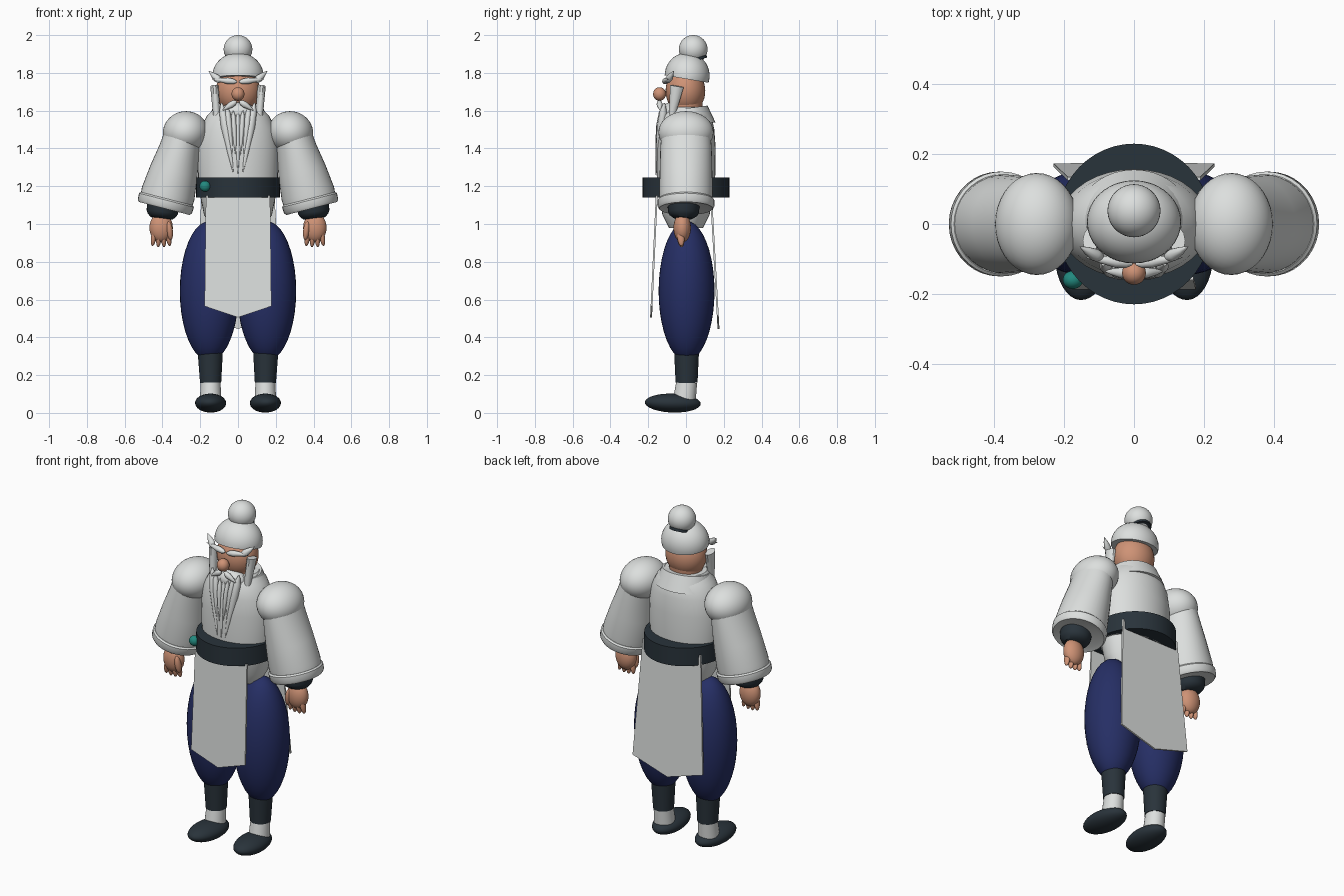
import bpy, bmesh, math
from mathutils import Vector, Matrix

if "Cube" in bpy.data.objects:
    bpy.data.objects.remove(bpy.data.objects["Cube"])


def material(name, rgb):
    m = bpy.data.materials.new(name)
    m.diffuse_color = (*rgb, 1)
    m.use_nodes = True
    m.node_tree.nodes["Principled BSDF"].inputs["Base Color"].default_value = m.diffuse_color
    return m


WHITE = material("white_cloth", (0.72, 0.74, 0.73))
NAVY = material("navy_cloth", (0.019, 0.028, 0.13))
DARK = material("dark_slate", (0.022, 0.033, 0.043))
SKIN = material("skin", (0.62, 0.29, 0.18))
TEAL = material("teal_stone", (0.016, 0.25, 0.21))


def finish(name, bm, mat, smooth=True):
    bmesh.ops.recalc_face_normals(bm, faces=bm.faces)
    me = bpy.data.meshes.new(name)
    bm.to_mesh(me)
    bm.free()
    me.materials.append(mat)
    ob = bpy.data.objects.new(name, me)
    bpy.context.collection.objects.link(ob)
    if smooth:
        bpy.ops.object.select_all(action='DESELECT')
        ob.select_set(True)
        bpy.context.view_layer.objects.active = ob
        bpy.ops.object.shade_smooth_by_angle(angle=math.radians(40))
    return ob


def ball(name, loc, radii, mat, tilt=(0, 0, 0), cut=None):
    """Ellipsoid; cut = (point, normal) removes what lies behind the normal."""
    bm = bmesh.new()
    bmesh.ops.create_uvsphere(bm, u_segments=36, v_segments=20, radius=1)
    rot = Matrix.Rotation(tilt[2], 4, 'Z') @ Matrix.Rotation(tilt[1], 4, 'Y') @ Matrix.Rotation(tilt[0], 4, 'X')
    bm.transform(Matrix.Translation(loc) @ rot @ Matrix.Diagonal((*radii, 1)))
    if cut:
        bmesh.ops.bisect_plane(bm, geom=bm.verts[:] + bm.edges[:] + bm.faces[:],
                               plane_co=cut[0], plane_no=cut[1], clear_inner=True)
        bmesh.ops.holes_fill(bm, edges=[e for e in bm.edges if e.is_boundary])
    return finish(name, bm, mat)


def loft(name, p0, p1, profile, mat, seg=36):
    """Elliptical rings (t, rx, ry) along the line p0 to p1, capped at both ends."""
    p0, p1 = Vector(p0), Vector(p1)
    d = (p1 - p0).normalized()
    x = Vector((0, 1, 0)).cross(d).normalized()
    y = d.cross(x)
    bm = bmesh.new()
    rings = []
    for t, rx, ry in profile:
        c = p0.lerp(p1, t)
        rings.append([bm.verts.new(c + x * rx * math.cos(a) + y * ry * math.sin(a))
                      for a in (2 * math.pi * i / seg for i in range(seg))])
    for a, b in zip(rings, rings[1:]):
        for i in range(seg):
            j = (i + 1) % seg
            bm.faces.new((a[i], a[j], b[j], b[i]))
    bm.faces.new(rings[0])
    bm.faces.new(rings[-1])
    return finish(name, bm, mat)


def panel(name, top_w, low_w, z_top, z_low, z_tip, y_top, y_tip):
    """Thin hanging cloth with a pointed lower edge."""
    bm = bmesh.new()
    pts = [(-top_w, z_top), (top_w, z_top), (low_w, z_low), (0, z_tip), (-low_w, z_low)]
    vs = []
    for px, pz in pts:
        k = (z_top - pz) / (z_top - z_tip)
        vs.append(bm.verts.new((px, y_top + (y_tip - y_top) * k, pz)))
    face = bm.faces.new(vs)
    ext = bmesh.ops.extrude_face_region(bm, geom=[face])
    bmesh.ops.translate(bm, vec=(0, 0.01, 0),
                        verts=[v for v in ext["geom"] if isinstance(v, bmesh.types.BMVert)])
    return finish(name, bm, WHITE, smooth=False)


# Head, hair cap and top knot
ball("head", (0, -0.003, 1.705), (0.117, 0.105, 0.125), SKIN)
loft("neck", (0, 0, 1.54), (0, 0, 1.70), [(0, .085, .08), (1, .10, .092)], SKIN)
ball("hair_cap", (0, 0.006, 1.785), (0.135, 0.119, 0.122), WHITE,
     cut=((0, 0, 1.768), (0, 0.17, 1)))
loft("hair_tie", (0, 0.055, 1.865), (0, 0.045, 1.90), [(0, .058, .06), (1, .056, .058)], DARK)
ball("hair_bun", (0, 0.038, 1.925), (0.076, 0.076, 0.075), WHITE)
ball("nose", (0, -0.14, 1.688), (0.034, 0.034, 0.036), SKIN)

# Brows, sideburns, moustache and beard
taper = [(0, .2, .2), (.12, .8, .8), (.35, 1, 1), (.7, .6, .6), (1, .04, .04)]


def strand(name, p0, p1, rx, ry):
    return loft(name, p0, p1, [(t, a * rx, b * ry) for t, a, b in taper], WHITE, 12)


for s, side in ((-1, "right"), (1, "left")):
    strand(f"brow_inner_{side}", (s * .005, -.115, 1.752), (s * .14, -.095, 1.768), .017, .017)
    strand(f"brow_tip_{side}", (s * .09, -.10, 1.752), (s * .155, -.065, 1.81), .02, .018)
    loft(f"sideburn_{side}", (s * .125, -.048, 1.73), (s * .108, -.085, 1.51),
         [(0, .022, .038), (.5, .02, .024), (1, .014, .008)], WHITE, 10)
    strand(f"moustache_{side}", (s * .008, -.142, 1.65), (s * .085, -.135, 1.60), .017, .016)
    # outer, middle and inner beard locks
    strand(f"beard_outer_{side}", (s * .088, -.115, 1.64), (s * .025, -.158, 1.27), .024, .024)
    strand(f"beard_middle_{side}", (s * .058, -.125, 1.62), (s * .03, -.155, 1.36), .018, .02)
    strand(f"beard_inner_{side}", (s * .026, -.13, 1.60), (s * .012, -.16, 1.36), .014, .018)
strand("beard_centre", (0, -.125, 1.60), (0, -.16, 1.26), .016, .018)
ball("beard_base", (0, -0.075, 1.59), (0.098, 0.06, 0.055), WHITE)

# Robe body, collar, belt and stone
loft("torso", (0, 0, 1.14), (0, 0, 1.62),
     [(0, .205, .15), (.25, .212, .155), (.55, .215, .157), (.75, .20, .15),
      (.9, .165, .135), (1, .12, .10)], WHITE)
loft("collar", (0, .012, 1.52), (0, 0, 1.612), [(0, .165, .145), (1, .135, .115)], WHITE)
loft("hips", (0, 0, 0.98), (0, 0, 1.15), [(0, .14, .09), (.4, .18, .125), (1, .20, .14)], WHITE)
loft("belt", (0, 0, 1.14), (0, 0, 1.247), [(0, .222, .23), (1, .222, .23)], DARK, 48)
ball("belt_stone", (-.175, -.16, 1.2), (.029, .026, .029), TEAL)

# Hanging cloth panels
panel("front_panel", 0.17, 0.177, 1.15, 0.565, 0.505, -0.16, -0.19)
panel("back_panel", 0.19, 0.23, 1.20, 0.515, 0.445, 0.125, 0.167)

for s, side in ((-1, "right"), (1, "left")):
    # Shoulder, bell sleeve and cuff
    ball(f"shoulder_{side}", (s * .278, 0, 1.485), (.12, .146, .112), WHITE, (0, s * .2, 0))
    top, end = Vector((s * .288, 0, 1.48)), Vector((s * .39, 0, 1.082))
    loft(f"sleeve_{side}", top, end,
         [(0, .10, .13), (.2, .107, .136), (.5, .128, .139), (.8, .143, .142), (.92, .14, .138)], WHITE)
    loft(f"sleeve_trim_{side}", top, end,
         [(.87, .143, .142), (.89, .15, .15), (.97, .148, .15), (1, .139, .142), (.985, .11, .115)], WHITE)
    loft(f"wrist_{side}", (s * .395, -.012, 1.11), (s * .405, -.015, 1.03),
         [(0, .088, .086), (.6, .083, .082), (.8, .075, .074), (1, .058, .05)], DARK)
    # Hand with fingers and thumb
    ball(f"palm_{side}", (s * .407, -.02, .98), (.062, .046, .078), SKIN)
    for i in range(4):
        k = i - 1.5
        ball(f"finger_{side}_{i + 1}", (s * .407 + k * .026, -.028, .922 + abs(k) * .006),
             (.014, .019, .048), SKIN, (.1, -k * .1, 0))
    ball(f"thumb_{side}", (s * .362, -.045, .965), (.017, .02, .05), SKIN, (.1, s * .12, 0))
    # Baggy trouser leg, shin wrap, sock and shoe
    ball(f"trouser_{side}", (s * .152, .003, .645), (.156, .148, .37), NAVY)
    loft(f"shin_wrap_{side}", (s * .147, .003, .33), (s * .145, .003, .16),
         [(0, .067, .066), (1, .056, .058)], DARK)
    loft(f"sock_{side}", (s * .145, .004, .165), (s * .145, -.008, .07),
         [(0, .052, .055), (1, .057, .06)], WHITE)
    ball(f"shoe_{side}", (s * .145, -.07, .052), (.082, .148, .05), DARK, (-.03, 0, s * .06))
